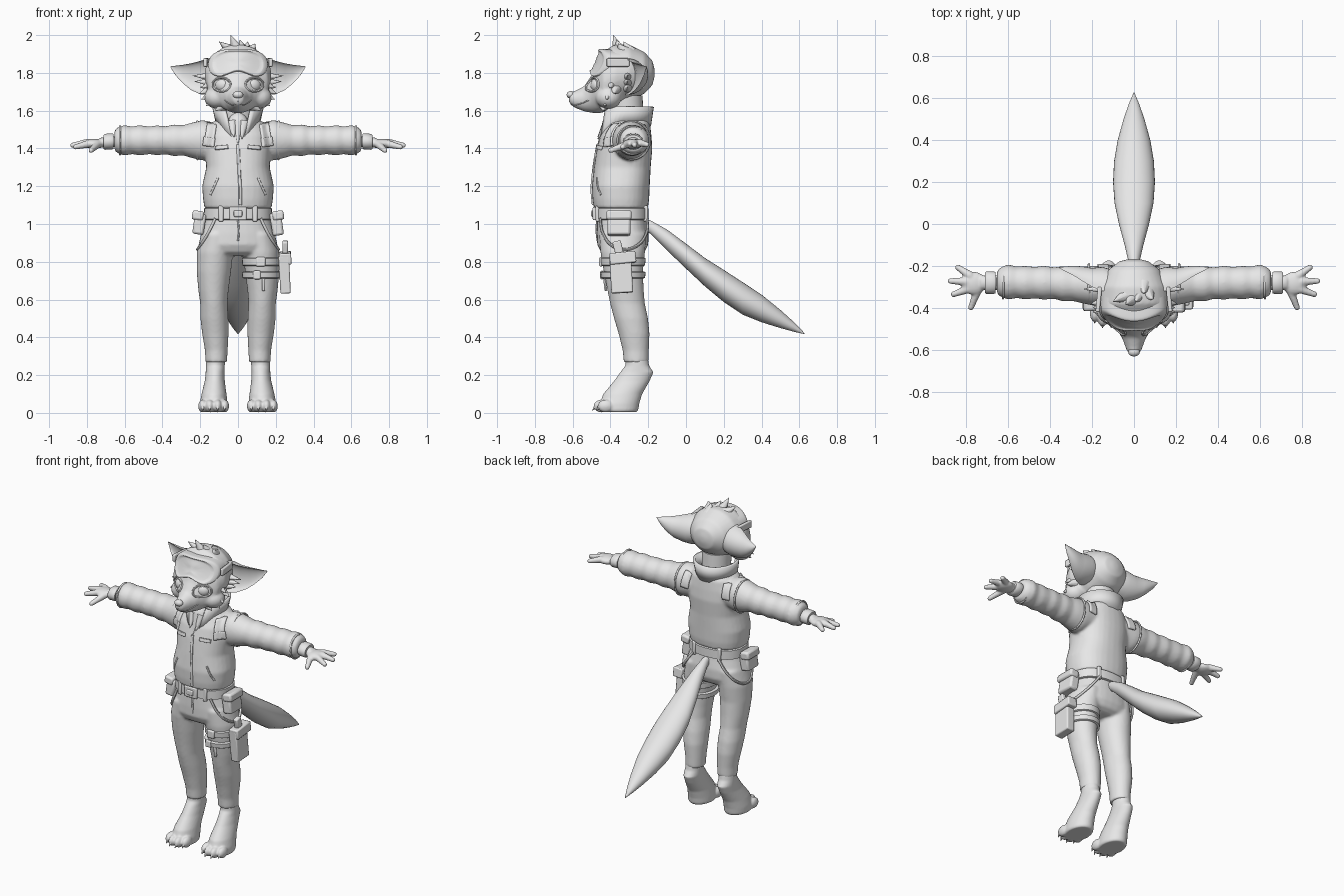
import bpy, bmesh, math
from mathutils import Matrix, Vector, Euler
from mathutils.bvhtree import BVHTree

if "Cube" in bpy.data.objects:
    bpy.data.objects.remove(bpy.data.objects["Cube"], do_unlink=True)

clay = bpy.data.materials.new("plain_grey")
clay.use_nodes = True
clay.diffuse_color = (0.8, 0.8, 0.8, 1)
clay.node_tree.nodes["Principled BSDF"].inputs["Base Color"].default_value = (0.8, 0.8, 0.8, 1)


def loft(bm, axis, stations, power=2.0, seg=32, dish=None):
    """Rings along an axis; station = position, two centres, two radii."""
    rings = []
    for p, a, b, ra, rb in stations:
        ring = []
        for i in range(seg):
            t = math.tau * i / seg
            c, s = math.cos(t), math.sin(t)
            c = math.copysign(abs(c) ** (2 / power), c)
            s = math.copysign(abs(s) ** (2 / power), s)
            if dish and c < 0:
                c *= -dish
            u, v = a + ra * c, b + rb * s
            ring.append(bm.verts.new({'x': (p, u, v), 'y': (u, p, v), 'z': (u, v, p)}[axis]))
        rings.append(ring)
    for r, q in zip(rings, rings[1:]):
        for i in range(seg):
            j = (i + 1) % seg
            bm.faces.new((r[i], r[j], q[j], q[i]))
    bm.faces.new(rings[0])
    bm.faces.new(rings[-1])


def ball(bm, centre, size, rot=(0, 0, 0)):
    m = Matrix.LocRotScale(Vector(centre), Euler(rot), Vector(size))
    bmesh.ops.create_uvsphere(bm, u_segments=20, v_segments=12, radius=1, matrix=m)


def box(bm, centre, size, rot=(0, 0, 0)):
    bmesh.ops.create_cube(bm, size=1, matrix=Matrix.LocRotScale(Vector(centre), Euler(rot), Vector(size)))


def spike(bm, p, q, r0, r1=0.001, seg=10):
    p, q = Vector(p), Vector(q)
    m = Matrix.Translation((p + q) / 2) @ (q - p).to_track_quat('Z', 'Y').to_matrix().to_4x4()
    bmesh.ops.create_cone(bm, cap_ends=True, segments=seg, radius1=r0, radius2=r1, depth=(q - p).length, matrix=m)


def finish(name, bm, mirror=False, blend=0, bevel=0, subsurf=0, solid=0):
    bmesh.ops.recalc_face_normals(bm, faces=bm.faces[:])
    mesh = bpy.data.meshes.new(name)
    bm.to_mesh(mesh)
    bm.free()
    ob = bpy.data.objects.new(name, mesh)
    bpy.context.collection.objects.link(ob)
    mesh.materials.append(clay)
    for o in bpy.context.selected_objects:
        o.select_set(False)
    ob.select_set(True)
    bpy.context.view_layer.objects.active = ob
    bpy.ops.object.shade_smooth_by_angle(angle=math.radians(45))
    if solid:
        ob.modifiers.new("thickness", 'SOLIDIFY').thickness = solid
    if bevel:
        mod = ob.modifiers.new("rounded", 'BEVEL')
        mod.width, mod.segments = bevel, 2
    if subsurf:
        ob.modifiers.new("smooth", 'SUBSURF').levels = subsurf
    if blend:
        mod = ob.modifiers.new("blend", 'REMESH')
        mod.mode, mod.voxel_size, mod.use_smooth_shade = 'VOXEL', blend, True
        mod = ob.modifiers.new("soften", 'SMOOTH')
        mod.factor, mod.iterations = 0.5, 4
    if mirror:
        ob.modifiers.new("mirror", 'MIRROR').use_clip = False
    return ob


def surface(ob):
    return BVHTree.FromObject(ob, bpy.context.evaluated_depsgraph_get())


def cast(tree, x, z, back=False):
    s = 1 if back else -1
    hit = tree.ray_cast(Vector((x, 2 * s, z)), Vector((0, -s, 0)))[0]
    return hit if hit else Vector((x, -0.3, z))


def cord(name, points, radius, mirror=False, cyclic=False):
    data = bpy.data.curves.new(name, 'CURVE')
    data.dimensions, data.bevel_depth, data.bevel_resolution = '3D', radius, 2
    data.use_fill_caps = True
    sp = data.splines.new('BEZIER')
    sp.bezier_points.add(len(points) - 1)
    for b, p in zip(sp.bezier_points, points):
        b.co, b.handle_left_type, b.handle_right_type = p, 'AUTO', 'AUTO'
    sp.use_cyclic_u, sp.resolution_u = cyclic, 6
    tmp = bpy.data.objects.new(name, data)
    bpy.context.collection.objects.link(tmp)
    dg = bpy.context.evaluated_depsgraph_get()
    bm = bmesh.new()
    bm.from_mesh(bpy.data.meshes.new_from_object(tmp.evaluated_get(dg)))
    bpy.data.objects.remove(tmp)
    return finish(name, bm, mirror)


def patch(name, tree, x, z, w, h, turn=0, back=False):
    """Cloth panel laid on a surface."""
    bm = bmesh.new()
    bmesh.ops.create_grid(bm, x_segments=6, y_segments=8, size=0.5)
    for v in bm.verts:
        u, k = v.co.x * w, v.co.y * h
        p = cast(tree, x + u * math.cos(turn) - k * math.sin(turn), z + u * math.sin(turn) + k * math.cos(turn), back)
        v.co = p + Vector((0, 0.004 if back else -0.004, 0))
    ob = finish(name, bm, True, solid=0.016)
    ob.modifiers["thickness"].offset = 0


# Head with muzzle
bm = bmesh.new()
loft(bm, 'y', [(y, 0, z, rx, rz) for y, z, rx, rz in (
    (-.166, 1.80, .02, .02), (-.178, 1.80, .07, .065), (-.22, 1.80, .125, .11), (-.30, 1.80, .165, .15),
    (-.38, 1.785, .178, .165), (-.44, 1.75, .16, .16), (-.48, 1.71, .112, .125), (-.505, 1.685, .08, .095),
    (-.54, 1.662, .058, .066), (-.585, 1.66, .042, .046), (-.61, 1.664, .032, .034), (-.62, 1.666, .015, .018))])
ball(bm, (.11, -.41, 1.67), (.07, .07, .06))
ball(bm, (-.11, -.41, 1.67), (.07, .07, .06))
head = finish("head", bm, blend=.009)
face = surface(head)

bm = bmesh.new()
ball(bm, (0, -.61, 1.684), (.028, .022, .02))
finish("nose", bm)
cord("mouth", [cast(face, x, z) for x, z in ((0, 1.65), (.02, 1.632), (.05, 1.64), (.07, 1.655))], .003, True)

# Eyes and eyelids
bm = bmesh.new()
c = cast(face, .087, 1.735)
ball(bm, c + Vector((-.004, .016, 0)), (.038, .025, .033), (0, 0, .4))
finish("eyes", bm, True)
lid = [(.087 + .046 * math.cos(t), 1.738 + .036 * math.sin(t)) for t in (k * math.tau / 10 for k in range(10))]
cord("eyelids", [cast(face, *p) for p in lid], .006, True, True)

# Ears with a hollow front
bm = bmesh.new()
loft(bm, 'x', [(.10, -.32, 1.785, .10, .09), (.15, -.32, 1.78, .115, .098), (.20, -.30, 1.775, .09, .088),
               (.25, -.27, 1.78, .068, .07), (.29, -.245, 1.793, .045, .05), (.33, -.225, 1.812, .022, .026),
               (.357, -.21, 1.832, .003, .003)], dish=.45)
finish("ears", bm, True)
bm = bmesh.new()
for z, tip in ((1.72, .20), (1.75, .23), (1.78, .24)):
    spike(bm, (.14, -.31, z), (tip, -.31, z + .005), .024)
finish("ear_fur", bm, True)

# Cheek fur and hair tuft
bm = bmesh.new()
for x, y, z in ((.195, -.40, 1.72), (.205, -.38, 1.69), (.195, -.42, 1.66), (.17, -.43, 1.625), (.12, -.44, 1.60)):
    spike(bm, (x * .65, y + .01, z + .03), (x, y, z), .035)
finish("cheek_fur", bm, True)
bm = bmesh.new()
for x, y, z in ((-.10, -.37, 1.965), (-.04, -.385, 2.0), (.01, -.37, 1.975), (.05, -.33, 1.965), (.09, -.36, 1.955)):
    spike(bm, (x * .5 + .02, y + .03, 1.91), (x, y, z), .04)
finish("hair_tuft", bm)

# Goggles resting on the forehead
half = [(0, 1.925), (.07, 1.925), (.13, 1.905), (.16, 1.86), (.15, 1.80), (.10, 1.775), (.05, 1.795), (0, 1.815)]
outline = half + [(-x, z) for x, z in half[-2:0:-1]]
bm = bmesh.new()
rings = []
for scale, dy in ((1, .07), (1.03, .01), (1.02, -.006), (.86, -.008), (.82, .004), (.3, .002)):
    ring = []
    for x, z in outline:
        x, z = x * scale, 1.855 + (z - 1.855) * scale
        ring.append(bm.verts.new((x, -.488 + 3 * x * x + .4 * (z - 1.855) + dy, z)))
    rings.append(ring)
n = len(outline)
for r, q in zip(rings, rings[1:]):
    for i in range(n):
        bm.faces.new((r[i], r[(i + 1) % n], q[(i + 1) % n], q[i]))
bm.faces.new(rings[-1])
finish("goggles", bm, subsurf=2)
bm = bmesh.new()
box(bm, (.168, -.36, 1.855), (.02, .12, .045), (0, 0, .1))
finish("goggle_straps", bm, True, bevel=.006)

# Neck and chest fur
bm = bmesh.new()
loft(bm, 'z', [(1.42, 0, -.31, .09, .09), (1.55, 0, -.31, .085, .085), (1.68, 0, -.32, .09, .09)])
ball(bm, (0, -.39, 1.51), (.06, .05, .08))
for x, z in ((-.03, 1.46), (0, 1.42), (.03, 1.45)):
    spike(bm, (x, -.41, 1.53), (x * .7, -.468, z), .035)
finish("neck", bm)

# Jacket body and sleeves
bm = bmesh.new()
loft(bm, 'z', [(1.08, 0, -.345, .16, .125), (1.085, 0, -.345, .178, .143), (1.13, 0, -.345, .185, .15),
               (1.2, 0, -.345, .19, .153), (1.3, 0, -.337, .168, .15), (1.4, 0, -.325, .175, .147),
               (1.47, 0, -.318, .17, .135), (1.53, 0, -.305, .145, .115), (1.56, 0, -.30, .10, .10)], power=2.3)
for s in (1, -1):
    loft(bm, 'x', [(x * s, y, 1.443, r, k) for x, y, r, k in (
        (.10, -.295, .09, .09), (.19, -.295, .095, .107), (.25, -.29, .088, .092), (.29, -.288, .08, .08),
        (.34, -.285, .084, .084), (.38, -.282, .075, .074), (.43, -.28, .081, .079), (.47, -.28, .075, .073),
        (.52, -.28, .08, .08), (.56, -.278, .075, .073), (.60, -.277, .084, .08), (.63, -.277, .073, .072),
        (.65, -.278, .06, .058), (.655, -.278, .04, .04))])
jacket = finish("jacket", bm, blend=.009)
cloth = surface(jacket)

# Collar
bm = bmesh.new()
cols = []
for i in range(33):
    k = i / 16 - 1
    lo, hi = math.pi + k * math.radians(168), math.pi + k * math.radians(147)
    f = max(0, math.cos(lo)) ** 3
    cols.append([bm.verts.new((.115 * math.sin(lo), -.31 - .125 * math.cos(lo) - .03 * f, 1.52 - .11 * f)),
                 bm.verts.new((.137 * math.sin(hi), -.31 - .14 * math.cos(hi), 1.62))])
for a, b in zip(cols, cols[1:]):
    bm.faces.new((a[0], b[0], b[1], a[1]))
finish("collar", bm, solid=.016)

# Zip, seams, pockets and shoulder straps
cord("zip", [cast(cloth, x, z) for x, z in ((.0, 1.42), (.004, 1.33), (.008, 1.25), (.012, 1.18), (.012, 1.10))], .009)
cord("pocket_slits", [cast(cloth, x, z) for x, z in ((.105, 1.245), (.125, 1.20), (.145, 1.155))], .006, True)
patch("shoulder_straps", cloth, .148, 1.47, .05, .12, .15)
patch("strap_tabs", cloth, .155, 1.435, .06, .045, .15)
patch("rear_shoulder_straps", cloth, .145, 1.48, .05, .09, .1, True)
patch("chest_flaps", cloth, .085, 1.405, .065, .02, -.1)
for name, x, r in (("armhole_seams", .215, .1), ("cuff_seams", .625, .074)):
    ring = [(x, -.285 + r * .93 * math.cos(k * math.pi / 6), 1.443 + r * math.sin(k * math.pi / 6)) for k in range(12)]
    cord(name, ring, .006, True, True)

# Wrists and hands
bm = bmesh.new()
loft(bm, 'x', [(.63, -.28, 1.437, .035, .03), (.73, -.28, 1.43, .035, .027)])
ball(bm, (.765, -.283, 1.425), (.06, .056, .026))
for p, q in (((.785, -.245, 1.43), (.84, -.207, 1.42)), ((.80, -.275, 1.43), (.875, -.272, 1.417)),
             ((.79, -.31, 1.425), (.86, -.335, 1.408)), ((.745, -.315, 1.42), (.778, -.398, 1.39))):
    spike(bm, p, q, .021, .014, 12)
    ball(bm, p, (.021,) * 3)
    ball(bm, q, (.0145,) * 3)
finish("hands", bm, True, blend=.006)
bm = bmesh.new()
loft(bm, 'x', [(.66, -.28, 1.437, .05, .04), (.668, -.28, 1.437, .053, .043), (.705, -.28, 1.435, .053, .042),
               (.712, -.28, 1.435, .047, .036)])
finish("wrist_bands", bm, True)

# Trousers
bm = bmesh.new()
loft(bm, 'z', [(1.10, 0, -.34, .16, .13), (1.02, 0, -.34, .172, .13), (.95, 0, -.335, .195, .137),
               (.89, 0, -.335, .207, .135), (.85, 0, -.335, .195, .115), (.83, 0, -.335, .15, .08)], power=2.3)
for s in (1, -1):
    loft(bm, 'z', [(z, x * s, y, rx, ry) for z, x, y, rx, ry in (
        (.95, .11, -.335, .085, .125), (.85, .122, -.335, .096, .118), (.75, .128, -.332, .091, .104),
        (.65, .13, -.32, .08, .096), (.58, .128, -.31, .072, .092), (.5, .125, -.291, .074, .09),
        (.42, .12, -.275, .07, .082), (.33, .115, -.266, .06, .069), (.268, .115, -.264, .057, .066))])
finish("trousers", bm, blend=.009)

# Bare feet with toes
bm = bmesh.new()
loft(bm, 'z', [(z, x, y, rx, ry) for z, x, y, rx, ry in (
    (.32, .117, -.263, .05, .056), (.25, .12, -.258, .05, .063), (.215, .121, -.26, .05, .088),
    (.17, .123, -.286, .053, .094), (.10, .127, -.335, .066, .103), (.05, .129, -.352, .074, .105),
    (.015, .129, -.355, .075, .102), (.004, .129, -.355, .068, .094))])
for dx, y in ((-.058, -.425), (-.021, -.447), (.021, -.447), (.058, -.425)):
    ball(bm, (.129 + dx, y, .036), (.024, .043, .034))
finish("feet", bm, True, blend=.006)
bm = bmesh.new()
for dx, y in ((-.058, -.46), (-.021, -.482), (.021, -.482), (.058, -.46)):
    spike(bm, (.129 + dx, y, .03), (.129 + dx, y - .014, .012), .009)
finish("claws", bm, True)

# Tail
bm = bmesh.new()
loft(bm, 'y', [(y, 0, z, rx, rz) for y, z, rx, rz in (
    (-.24, 1.0, .02, .025), (-.19, .985, .024, .035), (-.1, .915, .045, .055), (0, .83, .072, .066),
    (.1, .745, .093, .075), (.2, .672, .1, .085), (.3, .606, .095, .086), (.4, .553, .078, .073),
    (.5, .497, .05, .048), (.57, .456, .026, .026), (.627, .42, .002, .003))])
finish("tail", bm)

# Belt, buckle and loops
bm = bmesh.new()
loft(bm, 'z', [(1.022, 0, -.34, .172, .13), (1.026, 0, -.34, .182, .142), (1.082, 0, -.34, .18, .142),
               (1.086, 0, -.34, .17, .13)], power=2.3)
finish("belt", bm)
bm = bmesh.new()
box(bm, (0, -.484, 1.055), (.09, .02, .07))
box(bm, (0, -.494, 1.055), (.045, .016, .034))
for x, y in ((.09, -.467), (-.09, -.467), (.09, -.213), (-.09, -.213)):
    box(bm, (x, y, 1.055), (.025, .022, .085))
finish("buckle_and_loops", bm, bevel=.006)
cord("fly_seam", [(0, -.472, 1.02), (.004, -.474, .96), (0, -.468, .91)], .005)
cord("hip_straps", [(.12, -.455, 1.03), (.16, -.44, .95), (.20, -.39, .885), (.214, -.33, .865), (.2, -.26, .885),
                    (.15, -.21, .95), (.09, -.205, 1.03)], .008, True)

# Belt pouches
bm = bmesh.new()
for s in (1, -1):
    d = .012 if s > 0 else 0
    box(bm, (s * .205, -.355, 1.0), (.06, .11 + d, .11 + d), (0, s * -.15, 0))
    box(bm, (s * .212, -.355, 1.045), (.062, .122 + d, .05), (0, s * -.15, 0))
finish("belt_pouches", bm, bevel=.012)

# Thigh straps and holster on the left leg
bm = bmesh.new()
for z, h in ((.80, .022), (.73, .018)):
    loft(bm, 'z', [(z - h, .127, -.333, .098, .108), (z - h + .004, .127, -.333, .104, .116),
                   (z + h - .004, .127, -.333, .106, .12), (z + h, .127, -.333, .098, .112)])
finish("thigh_straps", bm)
bm = bmesh.new()
box(bm, (.12, -.45, .80), (.05, .02, .05))
box(bm, (.10, -.445, .73), (.04, .018, .045))
box(bm, (.135, -.428, .68), (.018, .014, .07), (.1, 0, 0))
box(bm, (.247, -.343, .735), (.055, .115, .20), (.06, -.05, 0))
box(bm, (.25, -.335, .82), (.064, .14, .06), (.1, -.05, 0))
box(bm, (.25, -.36, .875), (.03, .045, .07), (.25, 0, 0))
finish("holster", bm, bevel=.009)
